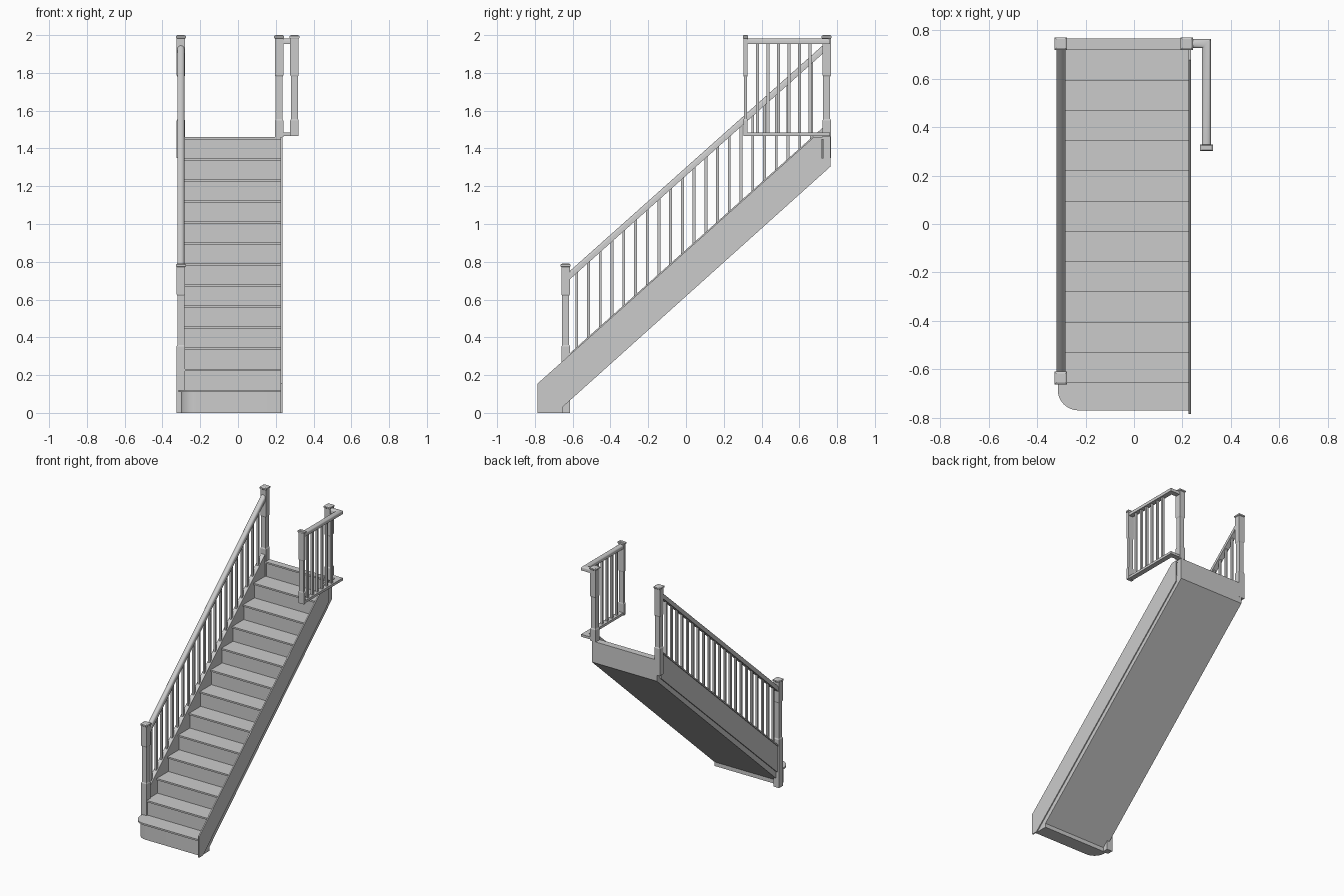
import bpy, bmesh, math

if "Cube" in bpy.data.objects:
    bpy.data.objects.remove(bpy.data.objects["Cube"])

paint = bpy.data.materials.new("plain grey")
paint.diffuse_color = (0.6, 0.6, 0.6, 1)
paint.use_nodes = True
paint.node_tree.nodes["Principled BSDF"].inputs["Base Color"].default_value = paint.diffuse_color


def loft(name, rings, smooth=False):
    """Skin a list of equal-length point rings and cap both ends."""
    bm = bmesh.new()
    vs = [[bm.verts.new(p) for p in r] for r in rings]
    n = len(rings[0])
    for a, b in zip(vs, vs[1:]):
        for i in range(n):
            j = (i + 1) % n
            bm.faces.new((a[i], a[j], b[j], b[i]))
    bm.faces.new(vs[0])
    bm.faces.new(vs[-1])
    bmesh.ops.recalc_face_normals(bm, faces=bm.faces)
    me = bpy.data.meshes.new(name)
    bm.to_mesh(me)
    bm.free()
    me.materials.append(paint)
    ob = bpy.data.objects.new(name, me)
    bpy.context.collection.objects.link(ob)
    if smooth:
        bpy.context.view_layer.objects.active = ob
        ob.select_set(True)
        bpy.ops.object.shade_smooth_by_angle(angle=math.radians(40))
        ob.select_set(False)
    return ob


def prism_x(name, yz, x0, x1):
    return loft(name, [[(x, y, z) for y, z in yz] for x in (x0, x1)])


def prism_z(name, xy, z0, z1, smooth=False):
    return loft(name, [[(x, y, z) for x, y in xy] for z in (z0, z1)], smooth)


def box(name, x0, x1, y0, y1, z0, z1):
    return prism_x(name, [(y0, z0), (y1, z0), (y1, z1), (y0, z1)], x0, x1)


def newel(name, x, y, base, low, neck, top, y_scale=1.0):
    """Square post: block, slimmer shaft, block, moulded cap."""
    b, s, c = 0.0225, 0.0185, 0.0265
    levels = [(base, b), (low - 0.008, b), (low, s), (neck, s), (neck + 0.008, b),
              (top - 0.018, b), (top - 0.014, c), (top - 0.005, c), (top, c - 0.008)]
    loft(name, [[(x + sx * h, y + sy * h * y_scale, z)
                 for sx, sy in ((-1, -1), (1, -1), (1, 1), (-1, 1))] for z, h in levels])


# Stair layout
RISE, GOING, N = 0.1115, 0.125, 13
SLOPE = RISE / GOING
LEFT, RIGHT, BACK = -0.30, 0.228, 0.766
height = lambda k: 0.122 + (k - 1) * RISE
nose = lambda k: -0.77 if k == 1 else -0.657 + (k - 2) * GOING
riser = lambda k: nose(k) + 0.01

# Stair body: stepped risers above, sloping soffit below
body = [(-0.688, 0), (BACK, 1.305), (BACK, height(N) - 0.005)]
for k in range(N, 1, -1):
    body += [(riser(k), height(k) - 0.005), (riser(k), height(k - 1) - 0.005)]
body.append((-0.688, height(1) - 0.005))
prism_x("stair_body", body, LEFT, RIGHT)

# Treads with a small nosing
for k in range(2, N + 1):
    end = BACK if k == N else riser(k + 1)
    box(f"tread_{k}", LEFT, RIGHT, nose(k), end, height(k) - 0.012, height(k))


# Bullnose bottom step
def bullnose(inset, back):
    x, y, r = -0.315 + inset, -0.77 + inset, 0.085
    arc = [(x + r - r * math.cos(a), y + r - r * math.sin(a))
           for a in (math.pi / 2 * i / 12 for i in range(13))]
    return [(x, back)] + arc + [(RIGHT, y), (RIGHT, back)]


prism_z("bottom_step", bullnose(0.012, -0.655), 0, height(1) - 0.01, True)
prism_z("bottom_tread", bullnose(0, -0.645), height(1) - 0.012, height(1), True)

# Stringers
top_at = lambda y: 0.156 + (y + 0.785) * SLOPE
low_at = lambda y: (y + 0.742) * SLOPE
cut = 0.677
prism_x("right_stringer", [(-0.785, 0), (-0.742, 0), (0.718, low_at(0.718)),
                           (0.718, 1.46), (cut, 1.46), (-0.785, 0.156)], RIGHT - 0.002, 0.235)
prism_x("left_stringer", [(-0.63, low_at(-0.63)), (0.73, low_at(0.73)),
                          (0.73, top_at(0.73)), (-0.63, top_at(-0.63))], -0.311, -0.288)

# Newel posts
AX = -0.3025
newel("lower_newel", AX, -0.637, 0, 0.36, 0.62, 0.79)
newel("upper_left_newel", AX, 0.745, 1.35, 1.555, 1.78, 2.0)
newel("upper_right_newel", 0.218, 0.745, 1.46, 1.555, 1.78, 2.0)
newel("landing_half_newel", 0.299, 0.315, 1.465, 1.555, 1.78, 2.0, 0.5)

# Rounded handrail section (sideways offset, height below top)
half = 0.0185
section = [(-half, -0.044), (half, -0.044), (half, -0.018)]
section += [(half * math.cos(a), -0.018 + 0.018 * math.sin(a))
            for a in (math.pi * i / 10 for i in range(1, 10))]
section.append((-half, -0.018))

# Sloping handrail and base rail
rail_top = lambda y: 1.942 + (y - 0.72) * SLOPE
loft("sloping_handrail", [[(AX + o, y, rail_top(y) + h) for o, h in section]
                          for y in (-0.625, 0.73)], True)
prism_x("sloping_base_rail", [(y, top_at(y) + d) for y, d in
                              ((-0.62, -0.004), (0.725, -0.004), (0.725, 0.008), (-0.62, 0.008))],
        AX - 0.016, AX + 0.016)

# Sloping balusters
for i in range(21):
    y, w = -0.578 + i * 0.0621, 0.0075
    prism_x(f"stair_baluster_{i + 1}",
            [(y - w, top_at(y - w)), (y + w, top_at(y + w)),
             (y + w, rail_top(y + w) - 0.035), (y - w, rail_top(y - w) - 0.035)],
            AX - w, AX + w)

# Landing rails turn the corner from the right newel
def corner_rail(name, sec, z, smooth=False):
    cx, cy = 0.299, 0.745
    loft(name, [[(0.23, cy + o, z + h) for o, h in sec],
                [(cx + o, cy + o, z + h) for o, h in sec],
                [(cx + o, 0.318, z + h) for o, h in sec]], smooth)


corner_rail("landing_handrail", [(o, h * 0.68) for o, h in section], 1.983, True)
corner_rail("landing_base_rail", [(-0.0185, 0), (0.0185, 0), (0.0185, 0.018), (-0.0185, 0.018)], 1.466)

# Landing balusters
for i in range(6):
    y, w = 0.378 + i * 0.0557, 0.0075
    box(f"landing_baluster_{i + 1}", 0.299 - w, 0.299 + w, y - w, y + w, 1.48, 1.96)
